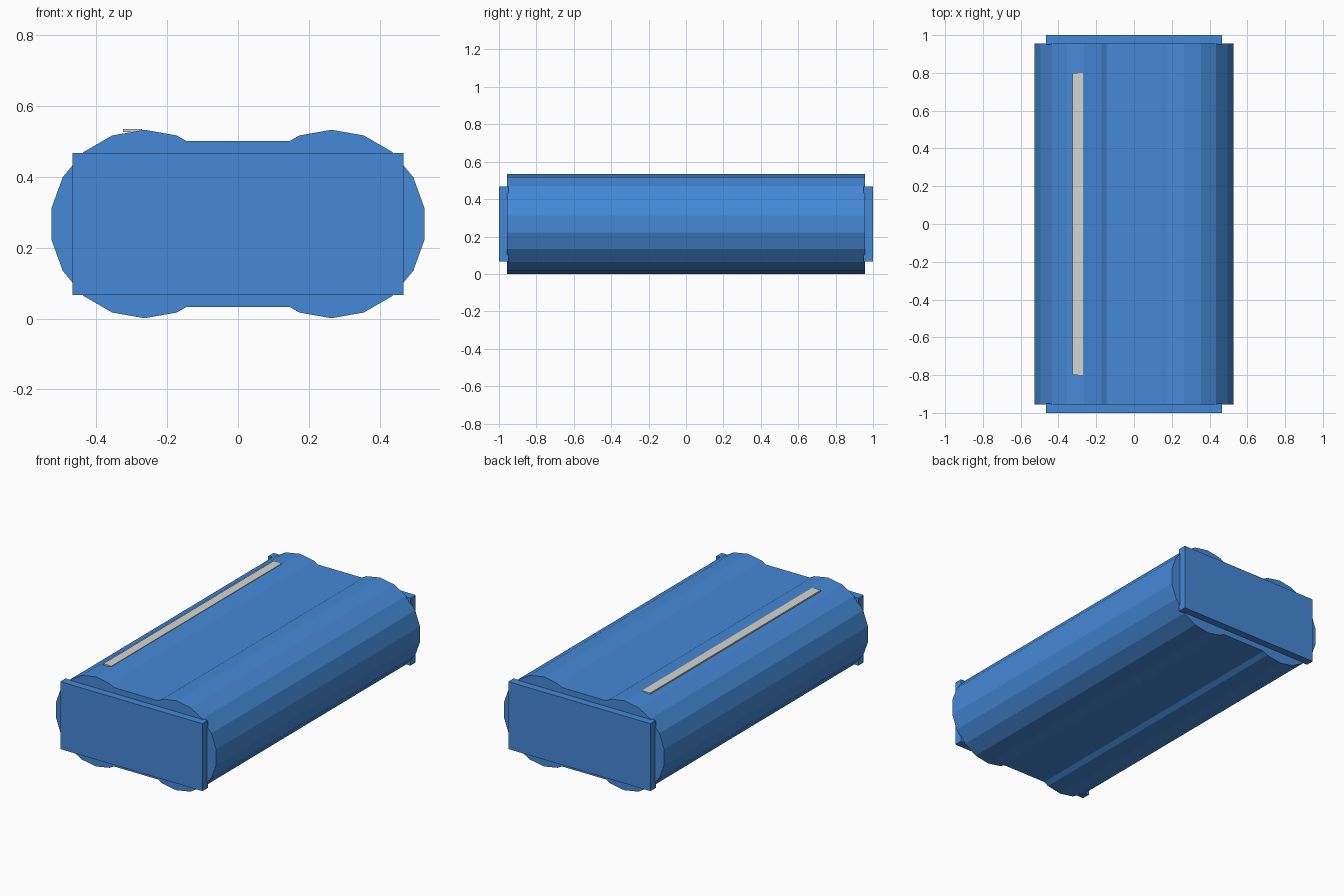
import bpy
import math

cube = bpy.data.objects.get("Cube")
if cube:
    bpy.data.objects.remove(cube, do_unlink=True)


def make_material(name, color):
    mat = bpy.data.materials.new(name)
    mat.use_nodes = True
    mat.diffuse_color = color
    mat.node_tree.nodes["Principled BSDF"].inputs["Base Color"].default_value = color
    return mat


blue = make_material("blue", (0.06, 0.25, 0.68, 1))
pale = make_material("pale_grey", (0.68, 0.66, 0.61, 1))

MID_Z = 0.267      # height of the body's centre line
RADIUS = 0.266
BODY_LENGTH = 1.912


def finish(name, mat):
    obj = bpy.context.object
    obj.name = name
    obj.data.name = name
    obj.data.materials.append(mat)
    bpy.ops.object.transform_apply(location=False, rotation=True, scale=True)
    return obj


def box(name, center, size, mat):
    bpy.ops.mesh.primitive_cube_add(size=1, location=center)
    bpy.context.object.scale = size
    return finish(name, mat)


# Twin side tubes, faceted, with a corner at the very top and bottom
for side, x in (("left", 0.264), ("right", -0.264)):
    bpy.ops.mesh.primitive_cylinder_add(
        vertices=18, radius=RADIUS, depth=BODY_LENGTH,
        location=(x, 0, MID_Z), rotation=(math.pi / 2, 0, 0))
    finish(side + "_tube", blue)

# Flat slab joining the tubes
box("middle_body", (0, 0, MID_Z), (0.528, BODY_LENGTH, 0.468), blue)

# Rectangular caps, sunk slightly into both ends
for end, y in (("front", -0.975), ("back", 0.975)):
    box(end + "_cap", (0, y, MID_Z), (0.934, 0.05, 0.4), blue)

# Thin pale strip along the top of the right tube
box("top_strip", (-0.298, 0, 0.531), (0.054, 1.6, 0.008), pale)
